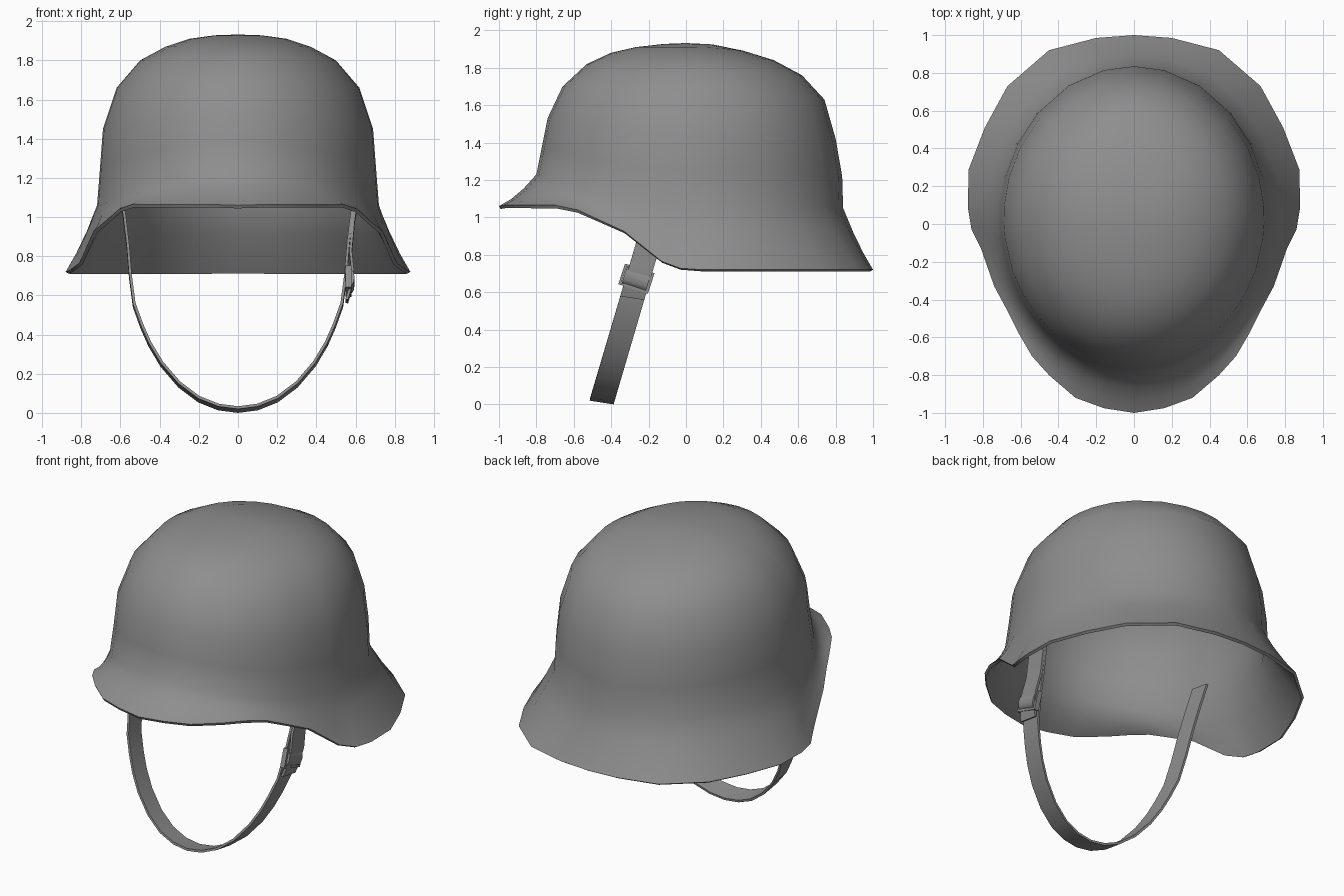
import bpy, bmesh
from math import sin, cos, atan2, radians
from mathutils import Vector, Matrix

if "Cube" in bpy.data.objects:
    bpy.data.objects.remove(bpy.data.objects["Cube"])

grey = bpy.data.materials.new("steel grey")
grey.use_nodes = True
COLOUR = (0.27, 0.27, 0.27, 1)
grey.diffuse_color = COLOUR
grey.node_tree.nodes["Principled BSDF"].inputs["Base Color"].default_value = COLOUR


def finish(bm, name, thickness=0, offset=-1, angle=40):
    mesh = bpy.data.meshes.new(name)
    bm.to_mesh(mesh)
    bm.free()
    mesh.materials.append(grey)
    obj = bpy.data.objects.new(name, mesh)
    bpy.context.collection.objects.link(obj)
    bpy.ops.object.select_all(action="DESELECT")
    obj.select_set(True)
    bpy.context.view_layer.objects.active = obj
    if thickness:
        mod = obj.modifiers.new("thickness", "SOLIDIFY")
        mod.thickness, mod.offset = thickness, offset
        bpy.ops.object.modifier_apply(modifier=mod.name)
    bpy.ops.object.shade_smooth_by_angle(angle=radians(angle))
    return obj


# Helmet shell: half of the rim outline, front to back, then mirrored
half_rim = [(0, -1, 1.06), (.16, -.975, 1.065), (.31, -.92, 1.065), (.45, -.8, 1.065),
            (.54, -.7, 1.065), (.61, -.58, 1.04), (.67, -.46, .985), (.74, -.33, .925),
            (.81, -.13, .765), (.86, -.03, .728), (.88, .09, .72), (.875, .29, .72),
            (.79, .51, .72), (.67, .73, .72), (.45, .92, .72), (.2, .985, .72), (0, 1, .72)]
rim = [Vector(p) for p in half_rim]
rim += [Vector((-p.x, p.y, p.z)) for p in rim[-2:0:-1]]
angles = [atan2(p.x / .72, -p.y / .82) for p in rim]

# Dome rings: half width, front y, back y, front z, side z, back z
dome = [(.72, -.80, .84, 1.23, 1.06, 1.05), (.705, -.77, .835, 1.38, 1.25, 1.22),
        (.69, -.74, .80, 1.53, 1.45, 1.42), (.62, -.66, .74, 1.70, 1.66, 1.63),
        (.50, -.53, .62, 1.82, 1.80, 1.76), (.37, -.40, .47, 1.88, 1.87, 1.84),
        (.25, -.27, .31, 1.91, 1.91, 1.89), (.12, -.12, .14, 1.927, 1.928, 1.925)]


def dome_ring(w, yf, yb, zf, zs, zb):
    ring = []
    for a in angles:
        c = cos(a)
        z_end = zf if c > 0 else zb
        ring.append(Vector((w * sin(a), (yf + yb) / 2 - c * (yb - yf) / 2,
                            zs + (z_end - zs) * c * c)))
    return ring


upper = [dome_ring(*row) for row in dome]
flare = [[r.lerp(n, t) - Vector((0, 0, .018)) for r, n in zip(rim, upper[0])]
         for t in (.33, .66)]
bm = bmesh.new()
loops = [[bm.verts.new(p) for p in ring] for ring in [rim] + flare + upper]
count = len(rim)
for low, high in zip(loops, loops[1:]):
    for i in range(count):
        j = (i + 1) % count
        bm.faces.new((low[i], low[j], high[j], high[i]))
pole = bm.verts.new((0, 0, 1.932))
for i in range(count):
    bm.faces.new((loops[-1][i], loops[-1][(i + 1) % count], pole))
bmesh.ops.recalc_face_normals(bm, faces=bm.faces)
if pole.link_faces[0].normal.z < 0:
    bmesh.ops.reverse_faces(bm, faces=bm.faces)
finish(bm, "helmet_shell", .018, angle=60)


# Chin strap: flat ribbons along a slanted path
def ribbon(name, path):
    bm = bmesh.new()
    half = Vector((0, .064, -.01))
    rows = []
    for x, z in path:
        mid = Vector((x, -.455 + .295 * z, z))
        rows.append([bm.verts.new(mid - half), bm.verts.new(mid + half)])
    for a, b in zip(rows, rows[1:]):
        bm.faces.new((a[0], a[1], b[1], b[0]))
    return finish(bm, name, .014, 0)


side = [(.6, 1.14), (.58, 1.0), (.562, .85), (.55, .7), (.53, .55), (.49, .44), (.45, .35),
        (.39, .25), (.3, .145), (.2, .07), (.1, .03), (0, .017)]
ribbon("chin_strap", side + [(-x, z) for x, z in side[-2::-1]])
ribbon("strap_folded_end", [(.615, 1.12), (.59, .98), (.575, .82), (.585, .72), (.57, .62), (.555, .57)])

# Buckle: rectangular frame with a rounded sleeve, tilted along the strap
tilt = Matrix.Translation((.565, -.265, .672)) @ Matrix.Rotation(radians(-18), 4, "X")
bm = bmesh.new()
bars = [((0, s * .076, 0), (.03, .014, .115)) for s in (-1, 1)]
bars += [((0, 0, s * .052), (.03, .16, .012)) for s in (-1, 1)]
for place, size in bars:
    bmesh.ops.create_cube(bm, size=1, matrix=tilt @ Matrix.Translation(place)
                          @ Matrix.Diagonal((*size, 1)))
finish(bm, "buckle_frame")
bm = bmesh.new()
bmesh.ops.create_cone(bm, cap_ends=True, segments=12, radius1=.5, radius2=.5, depth=.135,
                      matrix=tilt @ Matrix.Translation((.005, 0, 0)) @ Matrix.Diagonal((.05, 1, .095, 1))
                      @ Matrix.Rotation(radians(90), 4, "X"))
finish(bm, "buckle_sleeve")
